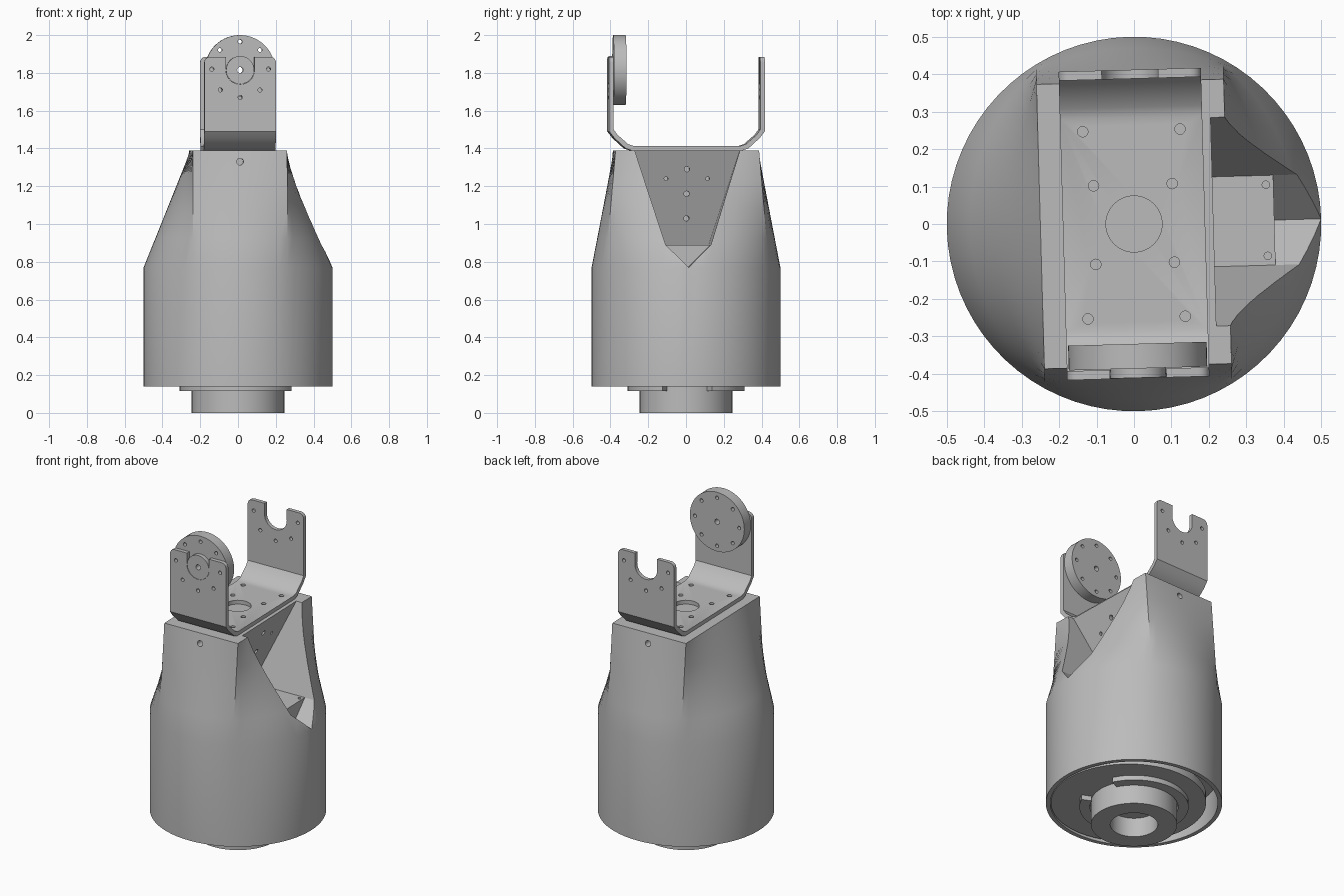
import bpy, bmesh
from math import sin, cos, pi, radians
from mathutils import Matrix, Vector

if "Cube" in bpy.data.objects:
    bpy.data.objects.remove(bpy.data.objects["Cube"])

GREY = (0.5, 0.5, 0.5, 1)
grey = bpy.data.materials.new("plain grey")
grey.diffuse_color = GREY
grey.use_nodes = True
grey.node_tree.nodes["Principled BSDF"].inputs["Base Color"].default_value = GREY

TWIST = Matrix.Rotation(radians(1.6), 4, 'Z')
AXES = {'X': Matrix.Rotation(pi / 2, 4, 'Y'), 'Y': Matrix.Rotation(pi / 2, 4, 'X'), 'Z': Matrix()}


def cylinder(bm, axis, centre, r, depth, segs=16):
    bmesh.ops.create_cone(bm, cap_ends=True, segments=segs, radius1=r, radius2=r, depth=depth,
                          matrix=Matrix.Translation(centre) @ AXES[axis])


def box(bm, centre, size):
    bmesh.ops.create_cube(bm, size=1, matrix=Matrix.Translation(centre) @ Matrix.Diagonal((*size, 1)))


def hull(bm, points):
    verts = [bm.verts.new(p) for p in points]
    out = bmesh.ops.convex_hull(bm, input=verts)
    spare = [g for g in out["geom_interior"] if isinstance(g, bmesh.types.BMVert)]
    if spare:
        bmesh.ops.delete(bm, geom=spare, context='VERTS')


def extrude(bm, points, move):
    face = bm.faces.new([bm.verts.new(p) for p in points])
    out = bmesh.ops.extrude_face_region(bm, geom=[face], use_keep_orig=True)
    new = [g for g in out["geom"] if isinstance(g, bmesh.types.BMVert)]
    bmesh.ops.translate(bm, verts=new, vec=move)


def finish(bm, name):
    bmesh.ops.recalc_face_normals(bm, faces=bm.faces)
    mesh = bpy.data.meshes.new(name)
    bm.to_mesh(mesh)
    bm.free()
    mesh.materials.append(grey)
    ob = bpy.data.objects.new(name, mesh)
    bpy.context.collection.objects.link(ob)
    ob.matrix_world = TWIST
    return ob


def cut(ob, build):
    """Subtract the solids made by build(bm) and drop the cutter."""
    bm = bmesh.new()
    build(bm)
    cutter = finish(bm, "cutter")
    cutter.hide_render = True
    mod = ob.modifiers.new("cut", 'BOOLEAN')
    mod.object, mod.operation, mod.solver = cutter, 'DIFFERENCE', 'EXACT'
    bpy.context.view_layer.update()
    mesh = bpy.data.meshes.new_from_object(ob.evaluated_get(bpy.context.evaluated_depsgraph_get()))
    ob.modifiers.clear()
    ob.data = mesh
    bpy.data.objects.remove(cutter)


def smooth(ob, angle=25):
    bpy.ops.object.select_all(action='DESELECT')
    ob.select_set(True)
    bpy.context.view_layer.objects.active = ob
    bpy.ops.object.shade_smooth_by_angle(angle=radians(angle))


# Housing: round drum that lofts into a rectangular head
SEGS, HX, HY, R = 72, 0.25, 0.38, 0.5
Z0, Z1, Z2 = 0.14, 0.77, 1.39


def head_point(i):
    k, side = i % 36, 1 if i < 36 else -1
    # a sixth of the drum feeds each short edge, a third each long edge
    if 12 <= k <= 24:
        return Vector((HX - 2 * HX * (k - 12) / 12, HY, 0)) * side
    if k < 12:
        return Vector((HX, HY * k / 12, 0)) * side
    return Vector((-HX, HY * (36 - k) / 12, 0)) * side


bm = bmesh.new()
rings = []
for t in (-1, 0, 0.25, 0.5, 0.75, 1):
    ring = []
    for i in range(SEGS):
        a = 2 * pi * i / SEGS
        p = Vector((R * cos(a), R * sin(a), 0)).lerp(head_point(i), max(t, 0))
        p.z = Z0 if t < 0 else Z1 + (Z2 - Z1) * t
        ring.append(bm.verts.new(p))
    rings.append(ring)
for lo, hi in zip(rings, rings[1:]):
    for i in range(SEGS):
        j = (i + 1) % SEGS
        bm.faces.new((lo[i], lo[j], hi[j], hi[i]))
bm.faces.new(rings[0])
bm.faces.new(rings[-1])
housing = finish(bm, "housing")


# Side opening with an overhanging inner wall, and the notch below it
def opening(bm):
    hull(bm, [(x, s * y, z) for s in (1, -1) for x, y, z in
              ((0.22, 0.285, 1.41), (0.7, 0.285, 1.41), (0.02, 0.12, 0.89), (0.7, 0.12, 0.89))])


def notch(bm):
    hull(bm, [(x, y, z) for x in (0.375, 0.7) for y, z in ((-0.12, 0.89), (0.12, 0.89), (0, 0.77), (0, 0.93))])


# Recess under the drum and all screw holes
def recess(bm):
    cylinder(bm, 'Z', (0, 0, 0.2), 0.475, 0.24, SEGS)


def screw_holes(bm):
    for s in (1, -1):
        cylinder(bm, 'Y', (0, s * 0.4, 1.33), 0.018, 0.12)
        cylinder(bm, 'Z', (0.355, s * 0.095, 0.88), 0.01, 0.06)
        cylinder(bm, 'X', (0.16, s * 0.11, 1.24), 0.01, 0.1)
    for x, z in ((0.18, 1.29), (0.13, 1.16), (0.08, 1.03)):
        cylinder(bm, 'X', (x, 0, z), 0.014, 0.1)


for tool in (opening, notch, recess, screw_holes):
    cut(housing, tool)
smooth(housing)

# Base plate, seated off centre inside the drum
bm = bmesh.new()
cylinder(bm, 'Z', (0.022, -0.022, 0.17), 0.44, 0.05, SEGS)
smooth(finish(bm, "base_plate"))

# Hub with a central bore
bm = bmesh.new()
cylinder(bm, 'Z', (0, 0, 0.08), 0.245, 0.16, 64)
hub = finish(bm, "hub")
cut(hub, lambda b: cylinder(b, 'Z', (0, 0, 0), 0.135, 0.24, 48))
smooth(hub)

# Open retaining ring round the hub
bm = bmesh.new()
angles = [radians(25 + 310 * i / 48) for i in range(49)]
outline = [(0.31 * cos(a), 0.31 * sin(a), 0.115) for a in angles]
outline += [(0.25 * cos(a), 0.25 * sin(a), 0.115) for a in reversed(angles)]
extrude(bm, outline, (0, 0, 0.035))
smooth(finish(bm, "retaining_ring"))

# U bracket: folded strip
bm = bmesh.new()
W, AXIS_Z = 0.19, 1.815
outer = [(0.412, 1.885), (0.412, 1.49), (0.385, 1.455), (0.325, 1.4), (0.295, 1.39)]
inner = [(0.388, 1.885), (0.388, 1.5), (0.368, 1.472), (0.312, 1.423), (0.285, 1.414)]
strip = outer + [(-y, z) for y, z in reversed(outer)] + [(-y, z) for y, z in inner] + inner[::-1]
extrude(bm, [(-W, y, z) for y, z in strip], (2 * W, 0, 0))
corners = [e for e in bm.edges if min(v.co.z for v in e.verts) > 1.88
           and abs(e.verts[0].co.x - e.verts[1].co.x) < 0.001]
bmesh.ops.bevel(bm, geom=corners, offset=0.03, segments=4, profile=0.5, affect='EDGES')
bracket = finish(bm, "bracket")


def bracket_slots(bm):
    for s in (1, -1):
        box(bm, (0, s * 0.4, 1.9), (0.15, 0.1, 0.17))


def bracket_holes(bm):
    for s in (1, -1):
        cylinder(bm, 'Y', (0, s * 0.4, AXIS_Z), 0.0755, 0.1, 32)
    cylinder(bm, 'Z', (0, 0, 1.4), 0.075, 0.1, 40)


def bracket_screws(bm):
    for s in (1, -1):
        for x, z in ((0.15, 1.82), (-0.15, 1.82), (0.105, 1.71), (-0.105, 1.71), (0, 1.67)):
            cylinder(bm, 'Y', (x, s * 0.4, z), 0.011, 0.1)
        for x, y in ((0.105, 0.105), (0.13, 0.25)):
            for side in (1, -1):
                cylinder(bm, 'Z', (side * x, s * y, 1.4), 0.014, 0.1)


for tool in (bracket_slots, bracket_holes, bracket_screws):
    cut(bracket, tool)
smooth(bracket)

# Round horn on the front arm, with its boss in the slot
bm = bmesh.new()
cylinder(bm, 'Y', (0, -0.353, AXIS_Z), 0.185, 0.066, 56)
horn = finish(bm, "horn_disc")


def horn_holes(bm):
    for i in range(8):
        a = i * pi / 4
        cylinder(bm, 'Y', (0.15 * cos(a), -0.35, AXIS_Z + 0.15 * sin(a)), 0.011, 0.2)
    cylinder(bm, 'Y', (0, -0.35, AXIS_Z), 0.016, 0.2)


cut(horn, horn_holes)
smooth(horn)

bm = bmesh.new()
cylinder(bm, 'Y', (0, -0.398, AXIS_Z), 0.074, 0.026, 40)
boss = finish(bm, "horn_boss")
cut(boss, lambda b: cylinder(b, 'Y', (0, -0.4, AXIS_Z), 0.016, 0.1))
smooth(boss)
